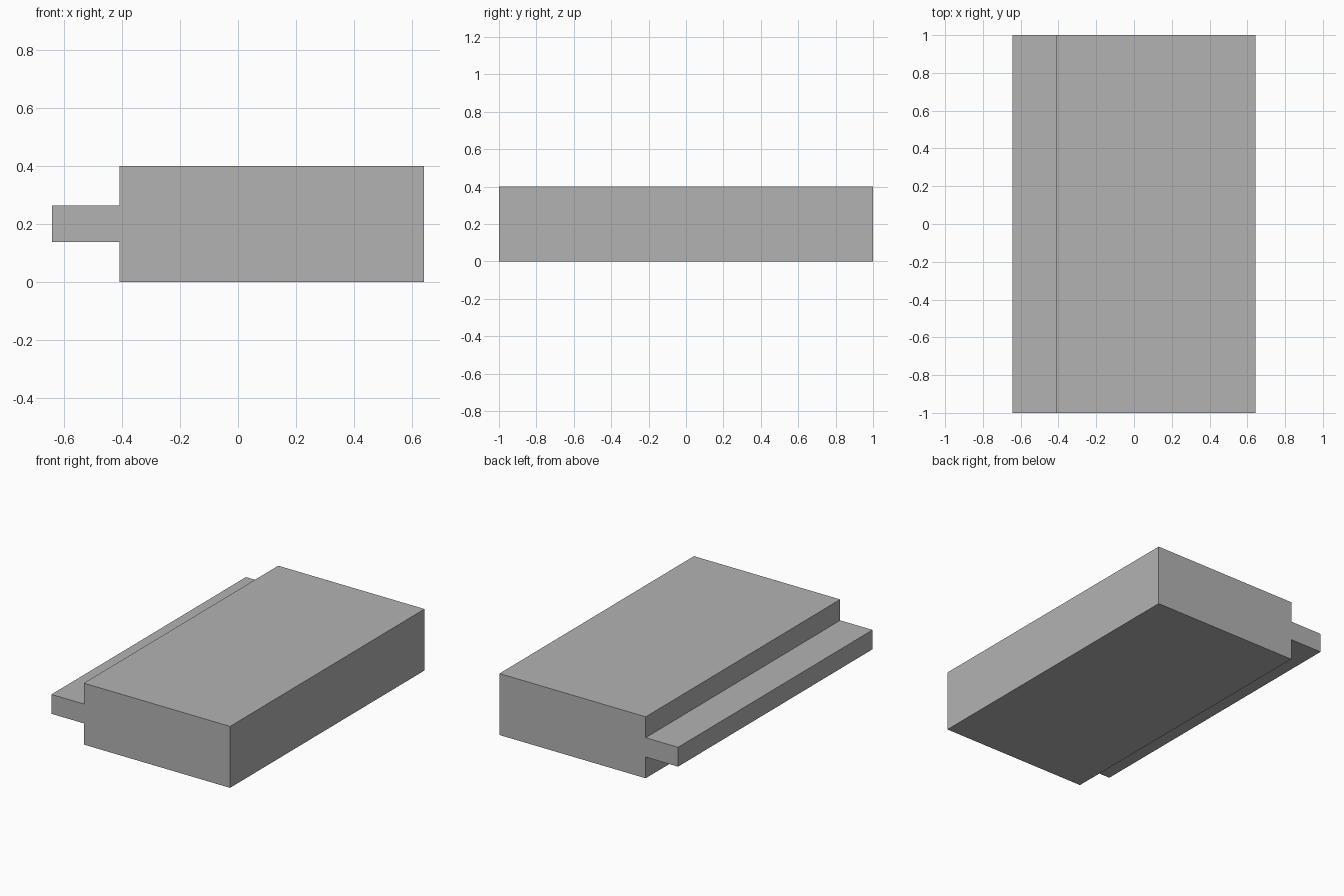
import bpy
import bmesh

cube = bpy.data.objects.get("Cube")
if cube:
    bpy.data.objects.remove(cube, do_unlink=True)

# Plain grey material
grey = bpy.data.materials.new("plain_grey")
grey.use_nodes = True
colour = (0.45, 0.45, 0.45, 1)
grey.diffuse_color = colour
grey.node_tree.nodes["Principled BSDF"].inputs["Base Color"].default_value = colour

# Main dimensions
half_width, shoulder, half_length = 0.643, -0.41, 1.0
height, tongue_low, tongue_high = 0.4, 0.138, 0.264

# Cross-section of the board with a tongue along its right edge
profile = [
    (shoulder, 0), (half_width, 0), (half_width, height), (shoulder, height),
    (shoulder, tongue_high), (-half_width, tongue_high),
    (-half_width, tongue_low), (shoulder, tongue_low),
]

# Extrude the section from front to back
bm = bmesh.new()
front = bm.faces.new([bm.verts.new((x, -half_length, z)) for x, z in profile])
extruded = bmesh.ops.extrude_face_region(bm, geom=[front], use_keep_orig=True)["geom"]
back_verts = [v for v in extruded if isinstance(v, bmesh.types.BMVert)]
bmesh.ops.translate(bm, verts=back_verts, vec=(0, 2 * half_length, 0))
bmesh.ops.recalc_face_normals(bm, faces=bm.faces[:])

mesh = bpy.data.meshes.new("tongued_board")
bm.to_mesh(mesh)
bm.free()
mesh.materials.append(grey)
board = bpy.data.objects.new("tongued_board", mesh)
bpy.context.collection.objects.link(board)
